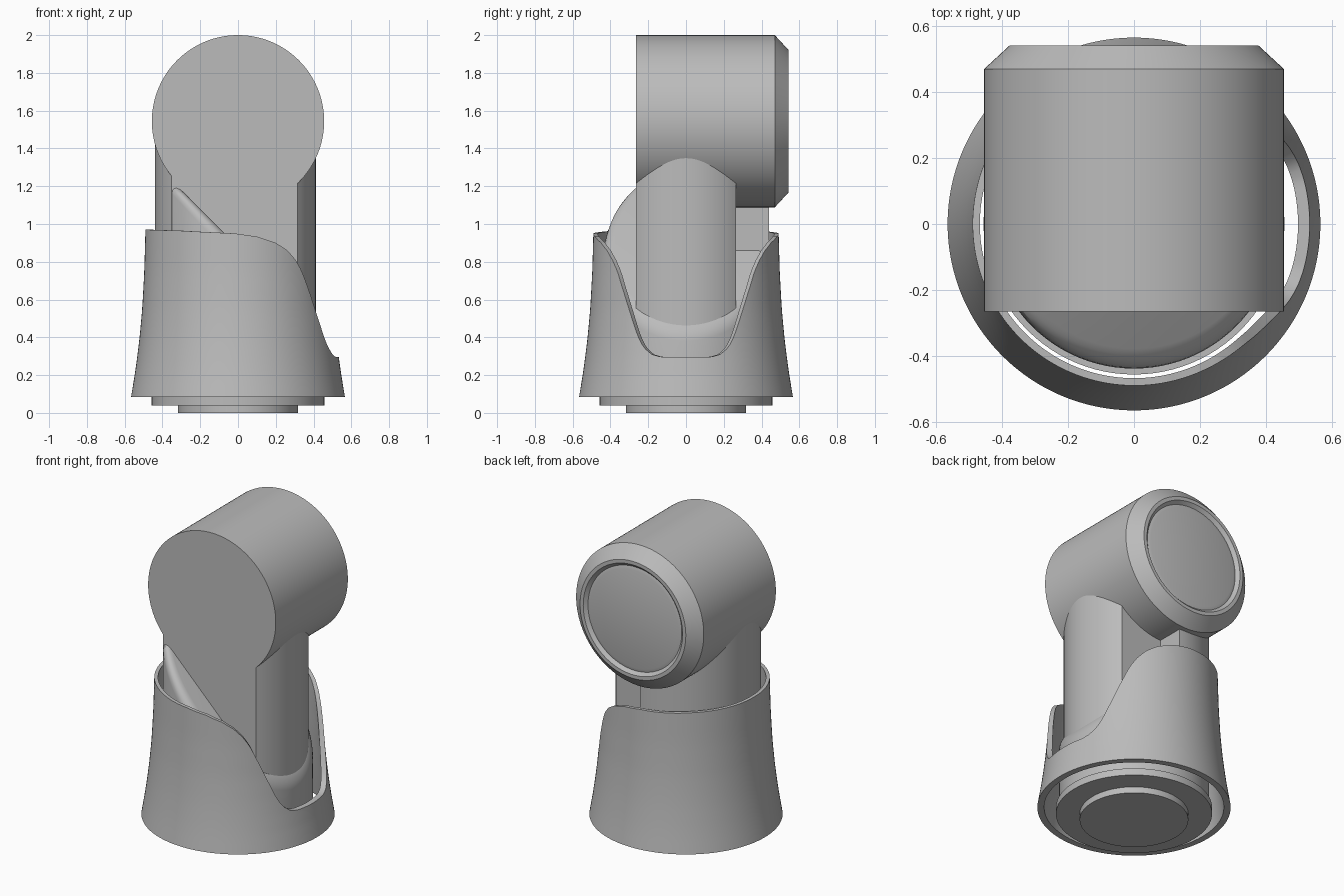
import bpy, bmesh, math
from mathutils import Vector

if "Cube" in bpy.data.objects:
    bpy.data.objects.remove(bpy.data.objects["Cube"])

grey = bpy.data.materials.new("mid_grey")
grey.diffuse_color = (0.5, 0.5, 0.5, 1)
grey.use_nodes = True
grey.node_tree.nodes["Principled BSDF"].inputs["Base Color"].default_value = grey.diffuse_color


def finish(bm, name, angle=30):
    bmesh.ops.recalc_face_normals(bm, faces=bm.faces)
    me = bpy.data.meshes.new(name)
    bm.to_mesh(me)
    bm.free()
    me.materials.append(grey)
    ob = bpy.data.objects.new(name, me)
    bpy.context.collection.objects.link(ob)
    bpy.ops.object.select_all(action='DESELECT')
    ob.select_set(True)
    bpy.context.view_layer.objects.active = ob
    bpy.ops.object.shade_smooth_by_angle(angle=math.radians(angle))
    return ob


def interp(x, pts):
    for (x0, y0), (x1, y1) in zip(pts, pts[1:]):
        if x <= x1:
            return y0 + (y1 - y0) * max(0, x - x0) / (x1 - x0)
    return pts[-1][1]


def lathe(name, profile, n=96, along_y=False, centre_z=0):
    """Spin (radius, height) points; both ends are capped."""
    bm = bmesh.new()
    rings = []
    for r, h in profile:
        ring = []
        for i in range(n):
            a = math.tau * i / n
            c, s = r * math.cos(a), r * math.sin(a)
            ring.append(bm.verts.new((c, h, s + centre_z) if along_y else (c, s, h)))
        rings.append(ring)
    for lo, hi in zip(rings, rings[1:]):
        for i in range(n):
            j = (i + 1) % n
            bm.faces.new((lo[i], lo[j], hi[j], hi[i]))
    bm.faces.new(rings[0])
    bm.faces.new(rings[-1])
    return finish(bm, name)


# Stepped foot under the joint
lathe("foot", [(0.318, 0), (0.318, 0.04), (0.457, 0.04), (0.457, 0.085), (0.44, 0.085)])

# Lower body: upright cylinder with a rounded 45 degree top
bm = bmesh.new()
bmesh.ops.create_cone(bm, cap_ends=True, segments=96, radius1=0.439, radius2=0.439, depth=1.5)
bmesh.ops.translate(bm, verts=bm.verts, vec=(0, 0, 0.82))
cut = bmesh.ops.bisect_plane(bm, geom=bm.verts[:] + bm.edges[:] + bm.faces[:],
                             plane_co=(0, 0, 0.88), plane_no=Vector((1, 0, 1)).normalized(),
                             clear_outer=True)
rim = [e for e in cut["geom_cut"] if isinstance(e, bmesh.types.BMEdge)]
bmesh.ops.contextual_create(bm, geom=rim)
rim = [e for e in bm.edges if all(abs(v.co.x + v.co.z - 0.88) < 1e-4 for v in e.verts)]
bmesh.ops.bevel(bm, geom=rim, offset=0.06, offset_type='OFFSET', segments=5,
                profile=0.5, affect='EDGES', clamp_overlap=True)
finish(bm, "lower_body")

# Upright link: round sides, flat front, flat cut at the back right
bm = bmesh.new()
a1, a2 = math.asin(0.265 / 0.412), math.asin(0.265 / 0.44)
outline = [(0.412 * math.cos(a), 0.412 * math.sin(a))
           for a in [-a1 + 2 * a1 * i / 24 for i in range(25)]]
outline.append((0.02, 0.265))
start, end = math.radians(87.4), math.pi + a2
outline += [(0.44 * math.cos(a), 0.44 * math.sin(a))
            for a in [start + (end - start) * i / 40 for i in range(41)]]
low = [bm.verts.new((x, y, 0.35)) for x, y in outline]
face = bm.faces.new(low)
ext = bmesh.ops.extrude_face_region(bm, geom=[face])
bmesh.ops.translate(bm, verts=[v for v in ext["geom"] if isinstance(v, bmesh.types.BMVert)],
                    vec=(0, 0, 1.15))
bm.faces.ensure_lookup_table()
finish(bm, "upright_link", 25)

# Horizontal head: chamfered at the back, with a shallow dished cap
lathe("head", [(0.456, -0.266), (0.456, 0.47), (0.378, 0.542), (0.355, 0.542),
               (0.335, 0.522), (0.315, 0.528)], n=128, along_y=True, centre_z=1.544)

# Flared skirt shell with a U-shaped opening on the right
flare = [(0.085, 0.566), (0.2, 0.547), (0.3, 0.533), (0.4, 0.521), (0.55, 0.507),
         (0.75, 0.496), (0.97, 0.49)]
rim_height = [(0, 0.295), (15, 0.297), (20, 0.31), (25, 0.345), (29, 0.40), (33, 0.48),
              (40, 0.62), (47, 0.75), (52, 0.81), (58, 0.86), (66, 0.90), (78, 0.933),
              (92, 0.95), (130, 0.965), (180, 0.972)]
N, M = 180, 14
bm = bmesh.new()
columns = []
for i in range(N):
    deg = 360 * i / N
    top = interp(min(deg, 360 - deg), rim_height)
    a = math.radians(deg)
    zs = [0.085 + (top - 0.085) * k / M for k in range(M + 1)]
    section = [(interp(z, flare), z) for z in zs]
    section += [(interp(z, flare) - 0.022 - 0.02 * (0.97 - z), z) for z in reversed(zs)]
    columns.append([bm.verts.new((r * math.cos(a), r * math.sin(a), z)) for r, z in section])
for i in range(N):
    p, q = columns[i], columns[(i + 1) % N]
    for k in range(len(p)):
        m = (k + 1) % len(p)
        bm.faces.new((p[k], q[k], q[m], p[m]))
finish(bm, "skirt", 40)
